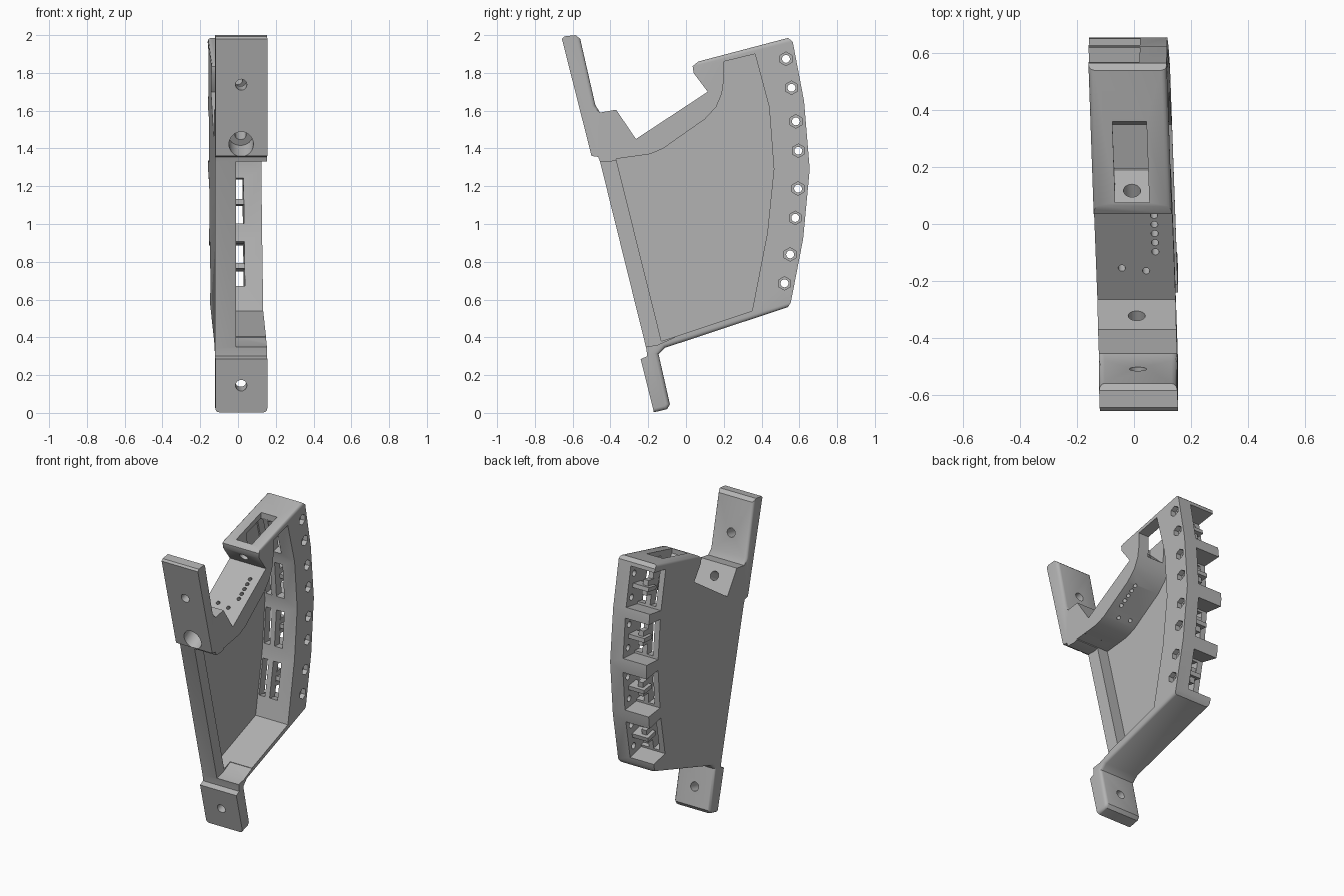
import bpy, bmesh
from math import hypot
from mathutils import Matrix, Vector

cube = bpy.data.objects.get("Cube")
if cube:
    bpy.data.objects.remove(cube, do_unlink=True)

grey = bpy.data.materials.new("plain_grey")
grey.use_nodes = True
COLOR = (0.45, 0.45, 0.45, 1)
grey.diffuse_color = COLOR
grey.node_tree.nodes["Principled BSDF"].inputs["Base Color"].default_value = COLOR

LEFT, RIGHT, MID = 0.155, -0.12, 0.017     # side faces and hole centre line


def finish(bm, name):
    bmesh.ops.recalc_face_normals(bm, faces=bm.faces[:])
    mesh = bpy.data.meshes.new(name)
    bm.to_mesh(mesh)
    bm.free()
    mesh.materials.append(grey)
    obj = bpy.data.objects.new(name, mesh)
    bpy.context.collection.objects.link(obj)
    return obj


def prism(name, outline, x0, x1, soft=(), radius=0.02):
    """Extrude a (y, z) outline along x; round the side edges of soft segments."""
    bm = bmesh.new()
    a = [bm.verts.new((x0, y, z)) for y, z in outline]
    b = [bm.verts.new((x1, y, z)) for y, z in outline]
    n = len(a)
    bm.faces.new(a)
    bm.faces.new(b)
    for i in range(n):
        j = (i + 1) % n
        bm.faces.new((a[i], a[j], b[j], b[i]))
    bmesh.ops.recalc_face_normals(bm, faces=bm.faces[:])
    edges = [bm.edges.get((s[i], s[(i + 1) % n])) for i in soft for s in (a, b)]
    if edges:
        bmesh.ops.bevel(bm, geom=edges, offset=radius, segments=3,
                        profile=0.5, affect='EDGES')
    return finish(bm, name)


def rod(name, start, end, radius, sides=20):
    start, end = Vector(start), Vector(end)
    axis = end - start
    turn = axis.to_track_quat('Z', 'Y').to_matrix().to_4x4()
    bm = bmesh.new()
    bmesh.ops.create_cone(bm, cap_ends=True, segments=sides, radius1=radius,
                          radius2=radius, depth=axis.length,
                          matrix=Matrix.Translation((start + end) / 2) @ turn)
    return finish(bm, name)


def cut(target, cutter):
    mod = target.modifiers.new("cut", 'BOOLEAN')
    mod.operation = 'DIFFERENCE'
    mod.solver = 'EXACT'
    mod.object = cutter
    bpy.context.view_layer.update()
    deps = bpy.context.evaluated_depsgraph_get()
    mesh = bpy.data.meshes.new_from_object(target.evaluated_get(deps))
    target.modifiers.clear()
    target.data = mesh
    bpy.data.objects.remove(cutter, do_unlink=True)


# Side profile: plate, saddle, hook, arched back, bottom strip and tab
kinks = [(0.565, 1.965), (0.625, 1.65), (0.655, 1.29), (0.62, 0.92), (0.555, 0.585)]
profile = [(-0.5, 1.36), (-0.657, 1.98), (-0.645, 1.993), (-0.585, 2.0), (-0.56, 1.98),
           (-0.48, 1.63), (-0.455, 1.59), (-0.37, 1.605), (-0.265, 1.45),
           (0.115, 1.7), (0.04, 1.8), (0.035, 1.835), (0.065, 1.86), (0.54, 1.985)]
profile += kinks
profile += [(0.54, 0.56), (-0.11, 0.345), (-0.145, 0.31), (-0.085, 0.045),
            (-0.1, 0.02), (-0.17, 0.003), (-0.24, 0.285), (-0.205, 0.3),
            (-0.21, 0.34), (-0.455, 1.33), (-0.465, 1.355)]
frame = prism("side_frame", profile, RIGHT, LEFT, soft=(4, 5, 12, 19, 20, 21, 22, 23))

# Main cavity, leaving a thin wall, and the opening past the front rail
inner = [(0.365, 1.9), (0.44, 1.62), (0.465, 1.29), (0.43, 0.95), (0.35, 0.54),
         (-0.13, 0.38)]
arch = [(-0.26, 1.36), (-0.19, 1.37), (-0.12, 1.4), (-0.05, 1.45), (0.1, 1.555),
        (0.16, 1.62), (0.19, 1.69), (0.2, 1.76), (0.2, 1.86)]
cut(frame, prism("cavity", inner + [(-0.37, 1.345)] + arch, -0.09, 0.4))
cut(frame, prism("front_opening", [(-0.06, 0.4), (-0.15, 0.36), (-0.3, 0.335),
                                   (-0.6, 1.33), (-0.4, 1.33), (-0.3, 1.355),
                                   (-0.2, 1.3)], -0.01, 0.4))

# Window in the hook
cut(frame, prism("hook_window", [(0.075, 2.1), (0.075, 1.83), (0.19, 1.72),
                                 (0.25, 1.72), (0.36, 1.85), (0.36, 2.1)],
                 MID - 0.06, MID + 0.06))

# Long bolt hole with counterbore, and mounting holes in plate and tab
for name, y0, z0, y1, z1, r in (
        ("bolt_hole", -0.65, 1.345, 0.18, 1.826, 0.03),
        ("counterbore", -0.65, 1.345, -0.43, 1.472, 0.065),
        ("plate_hole", -0.75, 1.7, -0.4, 1.785, 0.03),
        ("tab_hole", -0.35, 0.11, 0, 0.195, 0.03)):
    cut(frame, rod(name, (MID, y0, z0), (MID, y1, z1), r, 24))

# Small holes through the saddle
spots = [(0.09, 0.03 - 0.032 * i) for i in range(5)] + [(-0.03, -0.155), (0.055, -0.165)]
for x, y in spots:
    z = 1.45 + (y + 0.265) * 0.66
    cut(frame, rod("saddle_hole", (x, y - 0.03, z + 0.045), (x, y + 0.1, z - 0.15), 0.013, 12))

# Back pockets with windows, cross guides, and hexagonal nut seats
guides = []
for (ya, za), (yb, zb) in zip(kinks, kinks[1:]):
    length = hypot(yb - ya, zb - za)
    ty, tz = (yb - ya) / length, (zb - za) / length
    cy, cz = (ya + yb) / 2, (za + zb) / 2

    def at(along, depth):
        return cy + ty * along + tz * depth, cz + tz * along - ty * depth

    def block(name, half, near, far, x0, x1):
        return prism(name, [at(-half, near), at(half, near), at(half, far),
                            at(-half, far)], x0, x1)

    cut(frame, block("pocket", 0.135, -0.1, 0.13, -0.3, 0.06))
    for x0, x1 in ((-0.08, -0.035), (0.0, 0.06)):
        cut(frame, block("window", 0.12, 0.1, 0.24, x0, x1))
    guides.append(block("guide_shelf", 0.014, 0.05, 0.14, -0.06, 0.065))
    guides.append(block("guide_post", 0.05, 0.075, 0.14, -0.036, 0.001))
    for along in (-0.078, 0.078):
        y, z = at(along, 0.052)
        cut(frame, rod("nut_seat", (LEFT - 0.035, y, z), (0.3, y, z), 0.036, 6))
        cut(frame, rod("nut_hole", (-0.3, y, z), (0.3, y, z), 0.021, 16))

# Turn everything slightly about the leaning front line, then shade
lean = Matrix.Identity(4)
k = 0.034 * 0.971
lean[0][1], lean[0][2], lean[0][3] = -k, -k * 0.245, -k * 0.17
bpy.ops.object.select_all(action='DESELECT')
for obj in [frame] + guides:
    obj.data.transform(lean)
    obj.select_set(True)
bpy.context.view_layer.objects.active = frame
bpy.ops.object.shade_smooth_by_angle(angle=0.6)
